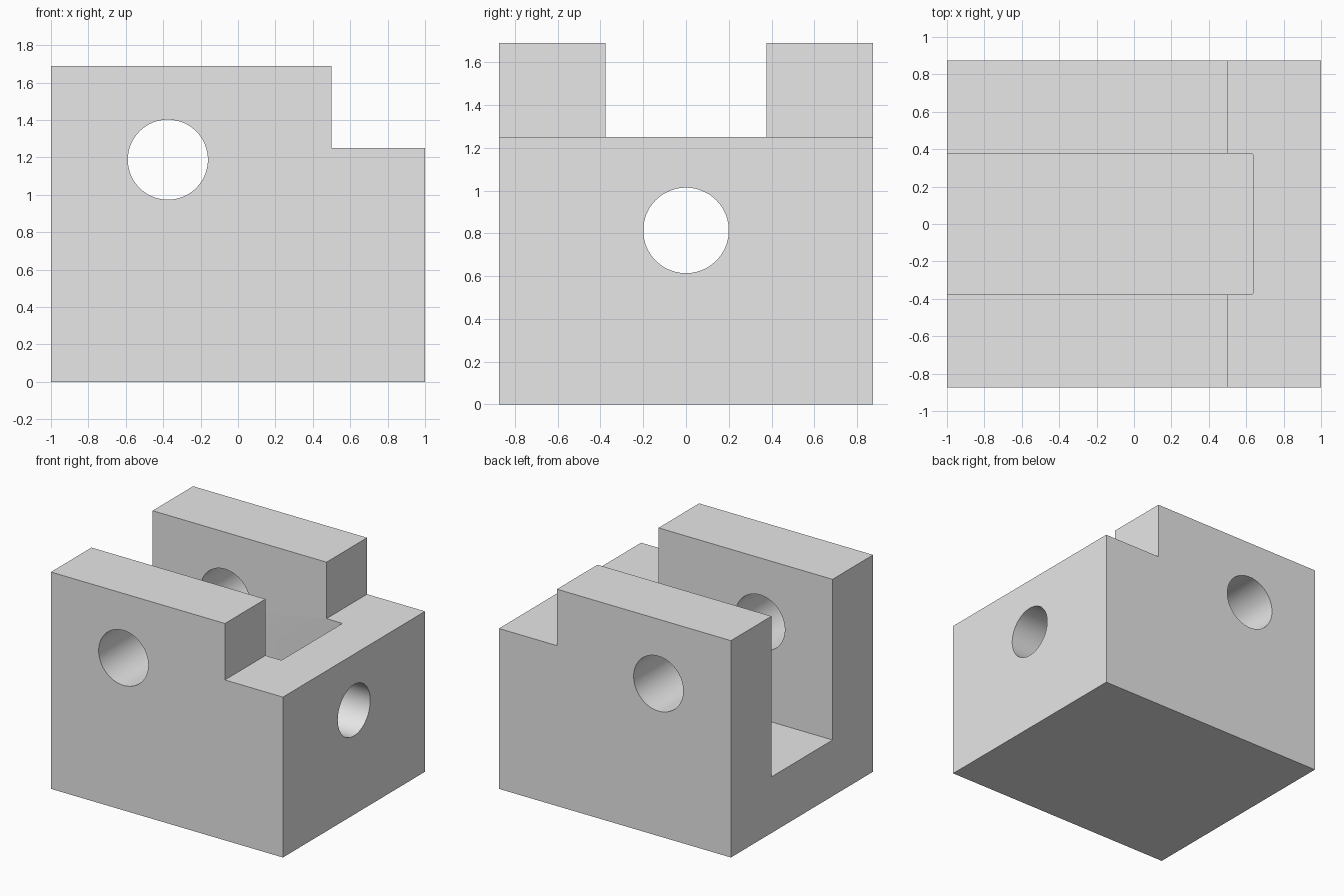
import bpy, bmesh
from mathutils import Matrix, Vector

if "Cube" in bpy.data.objects:
    bpy.data.objects.remove(bpy.data.objects["Cube"], do_unlink=True)

WIDTH, DEPTH, HEIGHT = 2.0, 1.75, 1.69
STEP_X, STEP_Z = 0.5, 1.25
SLOT_HALF, SLOT_END, SLOT_FLOOR = 0.376, 0.638, 0.438

grey = bpy.data.materials.new("light grey")
grey.use_nodes = True
grey.diffuse_color = (0.8, 0.8, 0.8, 1)
grey.node_tree.nodes["Principled BSDF"].inputs["Base Color"].default_value = (0.8, 0.8, 0.8, 1)


def make_object(name, bm):
    bmesh.ops.recalc_face_normals(bm, faces=bm.faces[:])
    mesh = bpy.data.meshes.new(name)
    bm.to_mesh(mesh)
    bm.free()
    mesh.materials.append(grey)
    obj = bpy.data.objects.new(name, mesh)
    bpy.context.collection.objects.link(obj)
    return obj


def extrude_profile(name, points, direction):
    bm = bmesh.new()
    face = bm.faces.new([bm.verts.new(p) for p in points])
    result = bmesh.ops.extrude_face_region(bm, geom=[face])
    verts = [g for g in result["geom"] if isinstance(g, bmesh.types.BMVert)]
    bmesh.ops.translate(bm, verts=verts, vec=direction)
    return make_object(name, bm)


def hole_cutter(name, radius, length, centre, axis):
    bm = bmesh.new()
    turn = Vector((0, 0, 1)).rotation_difference(Vector(axis)).to_matrix().to_4x4()
    bmesh.ops.create_cone(bm, cap_ends=True, segments=96, radius1=radius, radius2=radius,
                          depth=length, matrix=Matrix.Translation(centre) @ turn)
    return make_object(name, bm)


def slot_cutter():
    # Slot runs out of the open end; its two inner corners are slightly rounded
    bm = bmesh.new()
    size = Vector((SLOT_END + 1.2, 2 * SLOT_HALF, 2.0))
    centre = Vector(((SLOT_END - 1.2) / 2, 0, SLOT_FLOOR + 1.0))
    bmesh.ops.create_cube(bm, size=1, matrix=Matrix.Translation(centre) @ Matrix.Diagonal(size).to_4x4())
    corners = [e for e in bm.edges
               if all(abs(v.co.x - SLOT_END) < 1e-4 for v in e.verts)
               and abs(e.verts[0].co.z - e.verts[1].co.z) > 1]
    bmesh.ops.bevel(bm, geom=corners, offset=0.012, segments=4, profile=0.5, affect='EDGES')
    return make_object("slot_cutter", bm)


# Stepped block
x, y = WIDTH / 2, DEPTH / 2
outline = [(-x, 0), (x, 0), (x, STEP_Z), (STEP_X, STEP_Z), (STEP_X, HEIGHT), (-x, HEIGHT)]
block = extrude_profile("clevis_block", [(px, -y, pz) for px, pz in outline], (0, DEPTH, 0))

# Slot, pin hole through both cheeks, and hole through the end wall
cutters = [
    slot_cutter(),
    hole_cutter("pin_hole_cutter", 0.214, 3, (-0.375, 0, 1.188), (0, 1, 0)),
    hole_cutter("end_hole_cutter", 0.2, 1, (0.8, 0, 0.814), (1, 0, 0)),
]
bpy.ops.object.select_all(action='DESELECT')
block.select_set(True)
bpy.context.view_layer.objects.active = block
for cutter in cutters:
    cutter.hide_render = True
    mod = block.modifiers.new(cutter.name, 'BOOLEAN')
    mod.operation = 'DIFFERENCE'
    mod.solver = 'EXACT'
    mod.object = cutter
    bpy.ops.object.modifier_apply(modifier=mod.name)
    bpy.data.objects.remove(cutter, do_unlink=True)

# Smooth hole walls, crisp edges
bpy.ops.object.shade_smooth_by_angle(angle=0.5)
